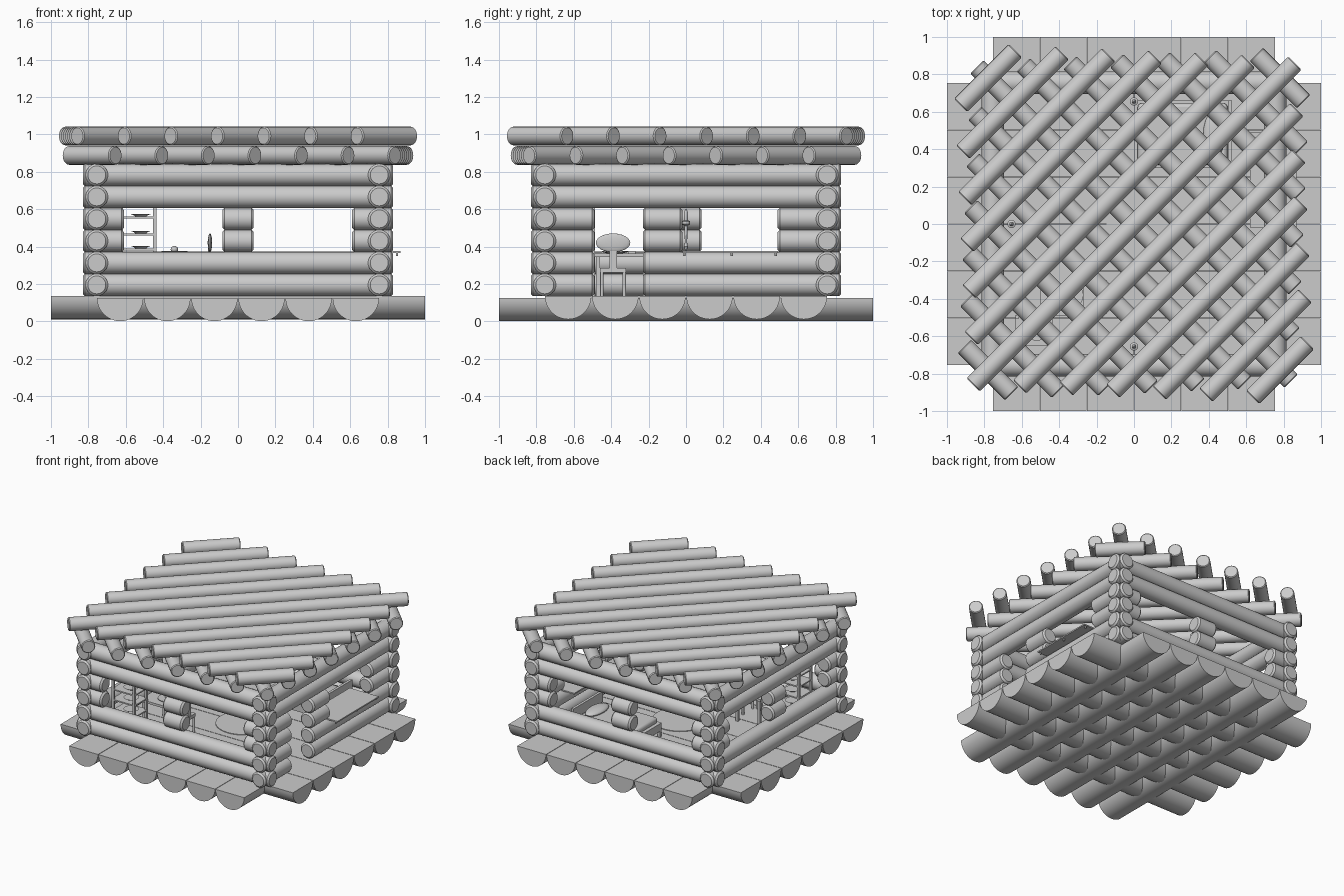
import bpy, bmesh, math
from mathutils import Vector, Matrix

if "Cube" in bpy.data.objects:
    bpy.data.objects.remove(bpy.data.objects["Cube"])

FLOOR = 0.135


def finish(bm, name):
    bmesh.ops.recalc_face_normals(bm, faces=bm.faces)
    me = bpy.data.meshes.new(name)
    bm.to_mesh(me)
    bm.free()
    ob = bpy.data.objects.new(name, me)
    bpy.context.collection.objects.link(ob)
    return ob


def lathe(name, a, b, profile, n=24, half=False):
    """Loft rings of (distance from a, radius) along the line a-b, capped."""
    a, b = Vector(a), Vector(b)
    d = (b - a).normalized()
    up = Vector((0, 0, 1)) if abs(d.z) < 0.9 else Vector((0, 1, 0))
    s = d.cross(up).normalized()
    u = s.cross(d)
    bm = bmesh.new()
    rings = []
    for t, r in profile:
        if half:
            angs = [math.pi + math.pi * i / n for i in range(n + 1)]
        else:
            angs = [2 * math.pi * i / n for i in range(n)]
        rings.append([bm.verts.new(a + d * t + s * math.cos(k) * r + u * math.sin(k) * r) for k in angs])
    m = len(rings[0])
    for p, q in zip(rings, rings[1:]):
        for i in range(m):
            j = (i + 1) % m
            bm.faces.new((p[i], p[j], q[j], q[i]))
    bm.faces.new(rings[0])
    bm.faces.new(rings[-1])
    return finish(bm, name)


def log(name, a, b, r, bev=0.012, n=24):
    L = (Vector(b) - Vector(a)).length
    return lathe(name, a, b, [(0, r - bev), (bev, r), (L - bev, r), (L, r - bev)], n)


def rod(name, a, b, r, n=12):
    L = (Vector(b) - Vector(a)).length
    return lathe(name, a, b, [(0, r), (L, r)], n)


def box(name, x0, x1, y0, y1, z0, z1):
    bm = bmesh.new()
    bmesh.ops.create_cube(bm, size=1)
    bmesh.ops.transform(bm, verts=bm.verts, matrix=Matrix.Translation(
        ((x0 + x1) / 2, (y0 + y1) / 2, (z0 + z1) / 2)) @ Matrix.Diagonal((x1 - x0, y1 - y0, z1 - z0, 1)))
    return finish(bm, name)


def ball(name, c, sx, sy, sz):
    bm = bmesh.new()
    bmesh.ops.create_uvsphere(bm, u_segments=20, v_segments=12, radius=1)
    bmesh.ops.transform(bm, verts=bm.verts, matrix=Matrix.Translation(c) @ Matrix.Diagonal((sx, sy, sz, 1)))
    return finish(bm, name)


# crossed half-log foundation, flat side up
for i in range(6):
    c = (i - 2.5) * 0.252
    prof = [(0, 0.124), (2, 0.124)]
    lathe("floor_half_log", (-1, c, FLOOR), (1, c, FLOOR), prof, 24, True)
    lathe("base_half_log", (c, -1, 0.125), (c, 1, 0.125), prof, 24, True)

# log walls, with pieces split around the openings
FULL = [(-0.83, 0.83)]
WINDOWS = [(-0.83, -0.61), (-0.083, 0.083), (0.61, 0.83)]
plain = [FULL, FULL, WINDOWS, WINDOWS, FULL, FULL]
DOOR = [(-0.83, -0.49), (-0.23, 0.83)]
DOORWIN = [(-0.83, -0.49), (-0.23, -0.02), (0.49, 0.83)]
entry = [DOOR, DOOR, DOORWIN, DOORWIN, FULL, FULL]
for row in range(6):
    z = 0.195 + 0.1176 * row
    for s in (-1, 1):
        for p, q in plain[row]:
            log("back_wall_log" if s > 0 else "front_wall_log", (p, s * 0.755, z), (q, s * 0.755, z), 0.06)
        for p, q in (entry if s > 0 else plain)[row]:
            log("right_wall_log" if s > 0 else "left_wall_log", (s * 0.755, p, z), (s * 0.755, q, z), 0.06)

# two crossed diagonal roof layers
for name, z, m, e0 in (("lower_roof_log", 0.887, -1, 0.84), ("upper_roof_log", 0.991, 1, 0.86)):
    for k in range(-6, 7):
        c, e = 0.26 * abs(k), e0 + 0.011 * abs(k)
        a, b = (-e, c - e), (e - c, e)
        if k < 0:
            a, b = a[::-1], b[::-1]
        log(name, (m * a[0], a[1], z), (m * b[0], b[1], z), 0.05, 0.006)

# serving sill through the right window, with pegs below
box("window_sill", 0.62, 0.87, -0.02, 0.49, 0.366, 0.376)
for y in (-0.01, 0.245, 0.48):
    rod("sill_peg", (0.85, y, 0.35), (0.85, y, 0.368), 0.006)

# shelf unit in the front left corner
for x in (-0.625, -0.445):
    for y in (-0.64, -0.495):
        box("shelf_post", x - 0.009, x + 0.009, y - 0.009, y + 0.009, FLOOR, 0.62)
for i, z in enumerate((0.2, 0.29, 0.38, 0.46, 0.55)):
    box("shelf_board", -0.634, -0.436, -0.649, -0.486, z, z + 0.01)
    lathe("plate", (-0.52, -0.57, z + 0.01), (-0.52, -0.57, z + 0.03),
          [(0, 0.03), (0.006, 0.035), (0.014, 0.055)], 16)

# table with crockery
box("table_top", -0.5, -0.27, -0.49, -0.2, 0.345, 0.363)
for x in (-0.48, -0.29):
    for y in (-0.47, -0.22):
        box("table_leg", x - 0.01, x + 0.01, y - 0.01, y + 0.01, FLOOR, 0.35)
lathe("dish", (-0.34, -0.38, 0.363), (-0.34, -0.38, 0.4), [(0, 0.04), (0.008, 0.07), (0.012, 0.07)], 20)
ball("fruit", (-0.34, -0.38, 0.385), 0.02, 0.02, 0.018)
box("jar", -0.34, -0.30, -0.31, -0.27, 0.363, 0.375)

# chair with an oval back
ball("chair_back", (-0.15, -0.39, 0.42), 0.012, 0.092, 0.05)
box("chair_back_support", -0.16, -0.145, -0.41, -0.37, 0.265, 0.4)
box("chair_seat", -0.27, -0.14, -0.46, -0.32, 0.26, 0.285)
for x in (-0.26, -0.15):
    for y in (-0.45, -0.33):
        rod("chair_leg", (x, y, FLOOR), (x, y, 0.265), 0.009)

# bed in the back right area
box("bed_frame", 0.0, 0.52, 0.3, 0.66, 0.18, 0.24)
bed = box("mattress", 0.02, 0.5, 0.315, 0.645, 0.235, 0.285)
bv = bed.modifiers.new("soft_edge", "BEVEL")
bv.width, bv.segments = 0.02, 3
ball("pillow", (0.43, 0.48, 0.295), 0.06, 0.12, 0.025)
box("headboard", 0.505, 0.525, 0.3, 0.66, FLOOR, 0.35)
for y in (0.31, 0.65):
    box("bed_leg", 0.0, 0.02, y - 0.01, y + 0.01, FLOOR, 0.2)

# round rug
rod("rug", (0.05, 0.0, FLOOR), (0.05, 0.0, FLOOR + 0.005), 0.2, 32)

# torches on the inside of the window posts
for dx, dy in ((0, -1), (0, 1), (-1, 0)):
    x, y = dx * 0.655, dy * 0.655
    lathe("torch", (x, y, 0.38), (x, y, 0.6), [(0, 0.004), (0.02, 0.012), (0.04, 0.006), (0.13, 0.009),
          (0.14, 0.022), (0.155, 0.022), (0.16, 0.01), (0.2, 0.012), (0.22, 0.003)], 12)
    for z in (0.43, 0.5):
        rod("torch_bracket", (x, y, z), (dx * 0.71, dy * 0.71, z), 0.006)

# smooth the round sides, keep the edges sharp
for ob in bpy.data.objects:
    ob.select_set(True)
    bpy.context.view_layer.objects.active = ob
bpy.ops.object.shade_smooth_by_angle(angle=math.radians(32))
